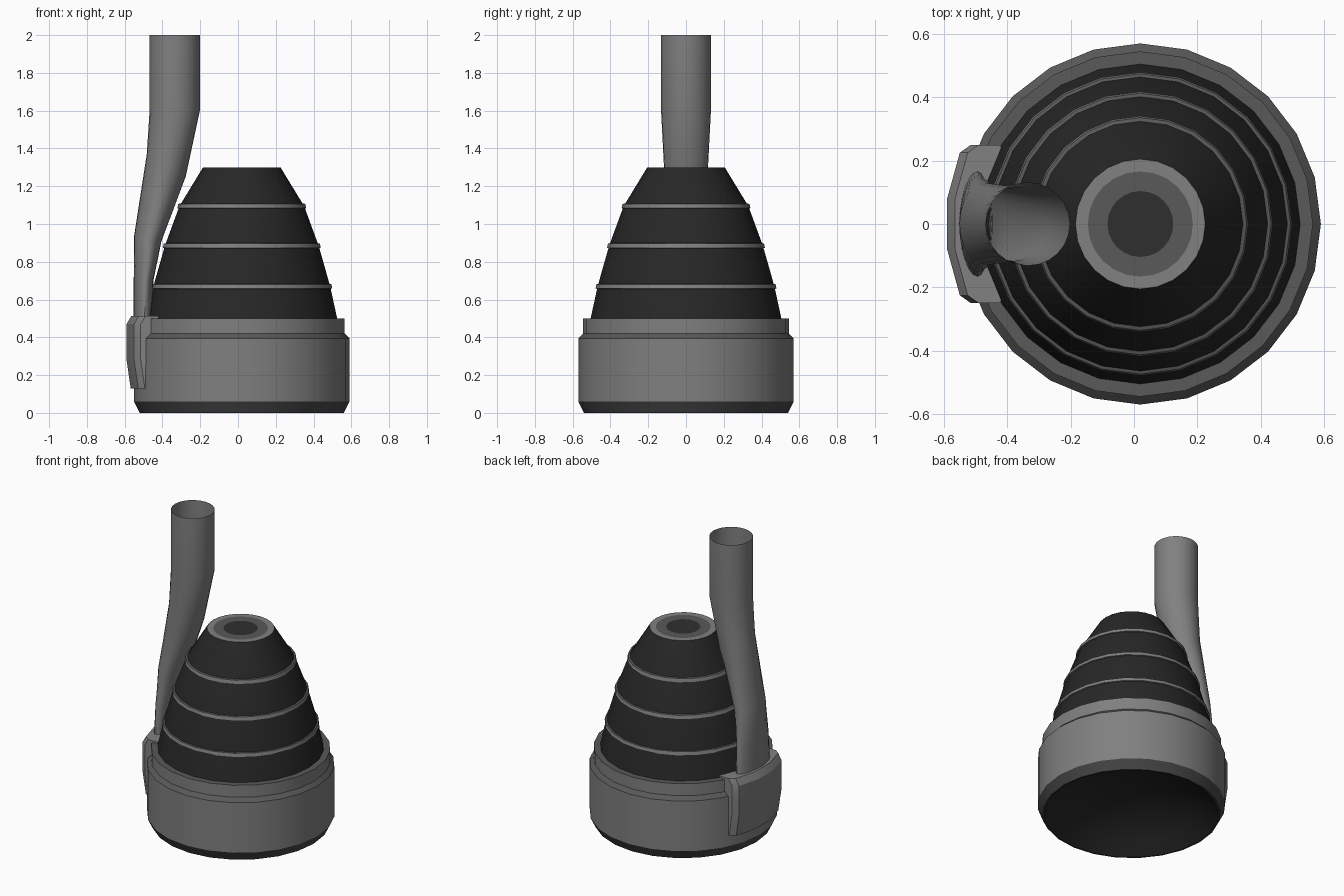
import bpy, bmesh, math

if "Cube" in bpy.data.objects:
    bpy.data.objects.remove(bpy.data.objects["Cube"])

CX = 0.02      # axis of the round body
SIDES = 24


def material(name, v):
    m = bpy.data.materials.new(name)
    m.diffuse_color = (v, v, v, 1)
    m.use_nodes = True
    m.node_tree.nodes["Principled BSDF"].inputs["Base Color"].default_value = m.diffuse_color
    return m


LIGHT = material("light_grey_metal", 0.22)
GREY = material("grey_metal", 0.215)
MID = material("mid_grey", 0.10)
DARK = material("dark_grey", 0.06)
SOOT = material("charcoal", 0.028)
BLACK = material("near_black", 0.02)
MATS = [LIGHT, GREY, MID, DARK, SOOT, BLACK]


def loft(name, rings, mats, cap_start=False, cap_end=False, angle=25):
    """Skin a list of closed rings; mats holds one material per band."""
    bm = bmesh.new()
    loops = [[bm.verts.new(p) for p in ring] for ring in rings]
    n = len(rings[0])
    for i, (a, b) in enumerate(zip(loops, loops[1:])):
        for j in range(n):
            k = (j + 1) % n
            f = bm.faces.new((a[j], a[k], b[k], b[j]))
            f.material_index = MATS.index(mats[i])
    if cap_start:
        bm.faces.new(loops[0][::-1]).material_index = MATS.index(mats[0])
    if cap_end:
        bm.faces.new(loops[-1]).material_index = MATS.index(mats[-1])
    me = bpy.data.meshes.new(name)
    bm.to_mesh(me)
    bm.free()
    for m in MATS:
        me.materials.append(m)
    me.shade_smooth()
    me.set_sharp_from_angle(angle=math.radians(angle))
    ob = bpy.data.objects.new(name, me)
    bpy.context.collection.objects.link(ob)
    return ob


def circle(r, z):
    return [(CX + r * math.cos(t * math.tau / SIDES),
             r * math.sin(t * math.tau / SIDES), z) for t in range(SIDES)]


def lathe(name, profile, mats, **kw):
    return loft(name, [circle(r, z) for r, z in profile], mats, **kw)


# collar with shallow dark dished underside
lathe("collar",
      [(0.06, 0.20), (0.20, 0.18), (0.33, 0.135), (0.44, 0.075), (0.53, 0),
       (0.54, 0), (0.57, 0.06), (0.57, 0.395), (0.545, 0.42),
       (0.545, 0.50), (0.49, 0.50)],
      [BLACK] * 4 + [DARK, DARK, GREY, MID, GREY, MID], cap_start=True)

# ribbed cone
CONE = [(0.507, 0.49), (0.468, 0.67), (0.407, 0.885), (0.33, 1.095), (0.205, 1.30)]
lathe("cone", CONE, [BLACK] * 4)

# thin raised rings around the cone
for i, (r, z) in enumerate(CONE[1:4]):
    lathe(f"cone_ring_{i + 1}",
          [(r + 0.002, z - 0.014), (r + 0.011, z - 0.011),
           (r + 0.006, z + 0.011), (r - 0.006, z + 0.014)], [GREY, GREY, MID])

# flat painted top of the cone
lathe("cone_top", [(0.205, 1.30), (0.166, 1.30), (0.104, 1.30), (0.02, 1.30)],
      [LIGHT, MID, SOOT], cap_end=True)


# side pipe: oval sections that wrap round the cone towards the base
def section(z, cx, rx, ry, tilt, bend, n=24):
    ring = []
    for t in range(n):
        c, s = math.cos(t * math.tau / n), math.sin(t * math.tau / n)
        ring.append((cx + rx * c + bend * s * s, ry * s, z - tilt * c))
    return ring


PIPE = [(0.48, -0.505, 0.047, 0.168, 0, 0.01),
        (0.70, -0.500, 0.052, 0.152, 0, 0.01),
        (0.92, -0.478, 0.073, 0.130, 0.01, 0.008),
        (1.31, -0.380, 0.103, 0.117, 0.06, 0),
        (1.60, -0.335, 0.133, 0.132, 0, 0),
        (2.00, -0.335, 0.133, 0.132, 0, 0)]
loft("side_pipe", [section(*s) for s in PIPE], [LIGHT] * 5, angle=40)


# bracket that holds the pipe on the collar, open towards the collar
def bracket_ring(z, dx, dy, inner):
    half = [(inner, 0.25 - dy), (-0.515 + dx, 0.25 - dy),
            (-0.55 + dx, 0.225 - dy), (-0.59 + dx, 0.08)]
    pts = half + [(x, -y) for x, y in reversed(half)]
    return [(x, y, z) for x, y in pts]


loft("pipe_bracket",
     [bracket_ring(0.13, 0.022, 0.003, -0.484), bracket_ring(0.28, 0, 0, -0.48),
      bracket_ring(0.40, 0, 0, -0.47), bracket_ring(0.47, 0, 0, -0.43),
      bracket_ring(0.513, 0.025, 0, -0.42)],
     [LIGHT] * 4, cap_start=True, cap_end=True, angle=22)
